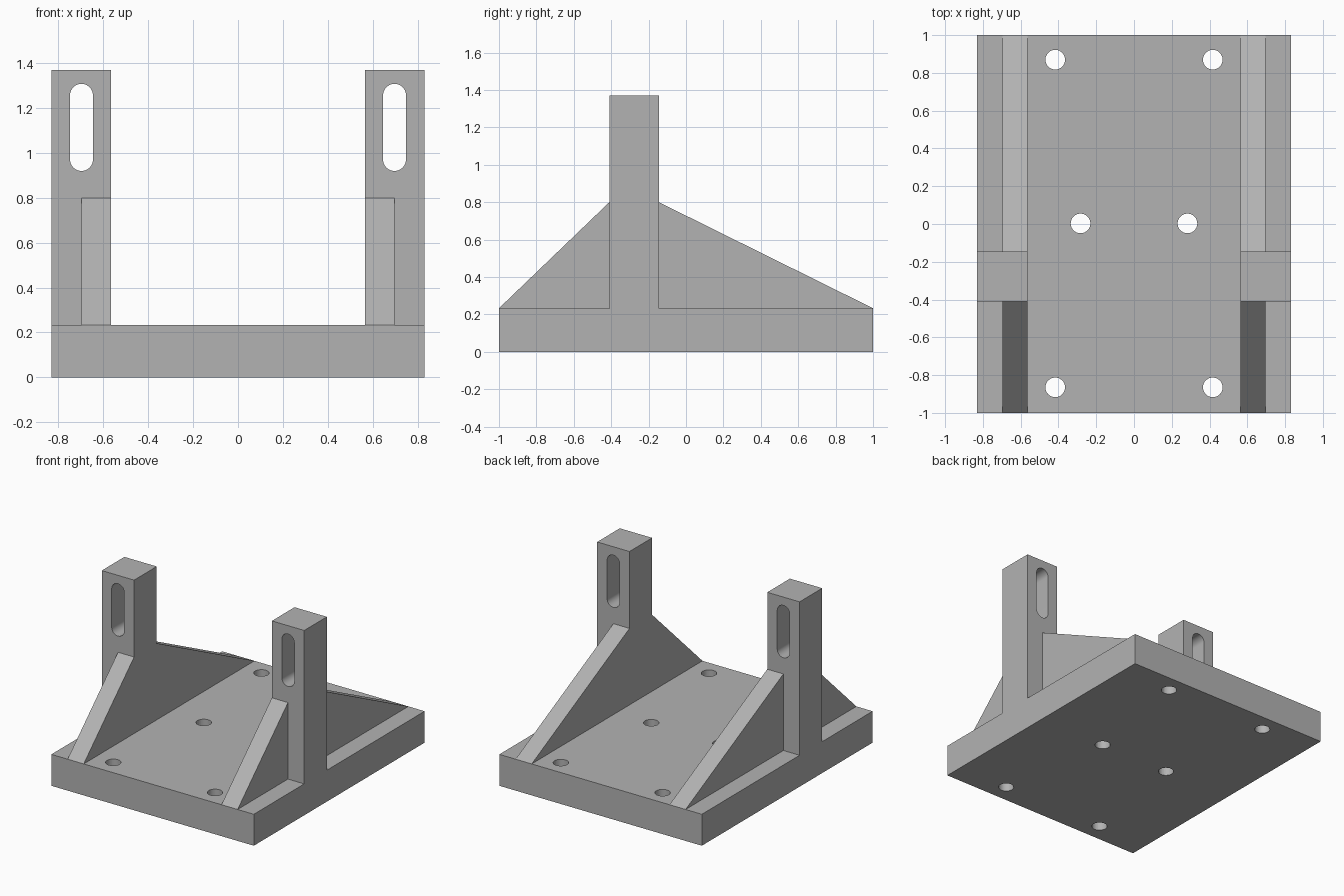
import bpy
import bmesh
import math
from mathutils import Matrix, Vector

cube = bpy.data.objects.get("Cube")
if cube:
    bpy.data.objects.remove(cube, do_unlink=True)

GREY = (0.45, 0.45, 0.45, 1)
metal = bpy.data.materials.new("plain grey")
metal.use_nodes = True
metal.diffuse_color = GREY
metal.node_tree.nodes["Principled BSDF"].inputs["Base Color"].default_value = GREY

# Main dimensions
HALF_W, HALF_L, BASE_TOP = 0.83, 1.0, 0.233
POST_IN, RIB_OUT = 0.565, 0.697
POST_FRONT, POST_BACK, POST_TOP = -0.41, -0.145, 1.37
RIB_TOP = 0.80
SLOT_R, SLOT_LOW, SLOT_HIGH = 0.051, 0.971, 1.257
HOLE_R = 0.052


def prism(name, profile, offset):
    """Extrude a flat outline along the offset vector."""
    bm = bmesh.new()
    face = bm.faces.new([bm.verts.new(p) for p in profile])
    moved = bmesh.ops.extrude_face_region(bm, geom=[face])["geom"]
    bmesh.ops.translate(bm, vec=Vector(offset),
                        verts=[v for v in moved if isinstance(v, bmesh.types.BMVert)])
    bmesh.ops.recalc_face_normals(bm, faces=bm.faces)
    mesh = bpy.data.meshes.new(name)
    bm.to_mesh(mesh)
    bm.free()
    mesh.materials.append(metal)
    obj = bpy.data.objects.new(name, mesh)
    bpy.context.collection.objects.link(obj)
    return obj


def box(name, x0, x1, y0, y1, z0, z1):
    outline = [(x0, y0, z0), (x1, y0, z0), (x1, y1, z0), (x0, y1, z0)]
    return prism(name, outline, (0, 0, z1 - z0))


def cut(obj, cutter):
    """Subtract the cutter, then discard it."""
    cutter.hide_render = True
    bpy.ops.object.select_all(action="DESELECT")
    bpy.context.view_layer.objects.active = obj
    obj.select_set(True)
    mod = obj.modifiers.new("cut", "BOOLEAN")
    mod.operation, mod.solver, mod.object = "DIFFERENCE", "EXACT", cutter
    bpy.ops.object.modifier_apply(modifier=mod.name)
    bpy.data.objects.remove(cutter, do_unlink=True)
    bpy.ops.object.shade_smooth_by_angle(angle=math.radians(30))


def arc(radius, start, end, steps):
    for i in range(steps + 1):
        a = start + (end - start) * i / steps
        yield radius * math.cos(a), radius * math.sin(a)


# Base plate with six bolt holes
base = box("base_plate", -HALF_W, HALF_W, -HALF_L, HALF_L, 0, BASE_TOP)
for hx, hy in [(0.417, 0.87), (0.417, -0.865), (0.283, 0.003)]:
    for side in (-1, 1):
        ring = [(side * hx + x, hy + y, -0.1)
                for x, y in list(arc(HOLE_R, 0, math.tau, 40))[:-1]]
        cut(base, prism("hole_cutter", ring, (0, 0, BASE_TOP + 0.2)))

# Slotted posts and their sloping ribs on each side
for label, side in (("left", 1), ("right", -1)):
    post = box(label + "_post", side * POST_IN, side * HALF_W,
               POST_FRONT, POST_BACK, BASE_TOP, POST_TOP)
    mid = side * (POST_IN + HALF_W) / 2
    slot = [(mid + x, POST_FRONT - 0.1, SLOT_HIGH + z)
            for x, z in arc(SLOT_R, 0, math.pi, 20)]
    slot += [(mid + x, POST_FRONT - 0.1, SLOT_LOW + z)
             for x, z in arc(SLOT_R, math.pi, math.tau, 20)]
    cut(post, prism("slot_cutter", slot, (0, 0.5, 0)))

    for end, y_post, y_tip in (("front", POST_FRONT, -HALF_L), ("back", POST_BACK, HALF_L)):
        x = side * POST_IN
        prism(f"{label}_{end}_rib",
              [(x, y_post, BASE_TOP), (x, y_tip, BASE_TOP), (x, y_post, RIB_TOP)],
              (side * (RIB_OUT - POST_IN), 0, 0))
